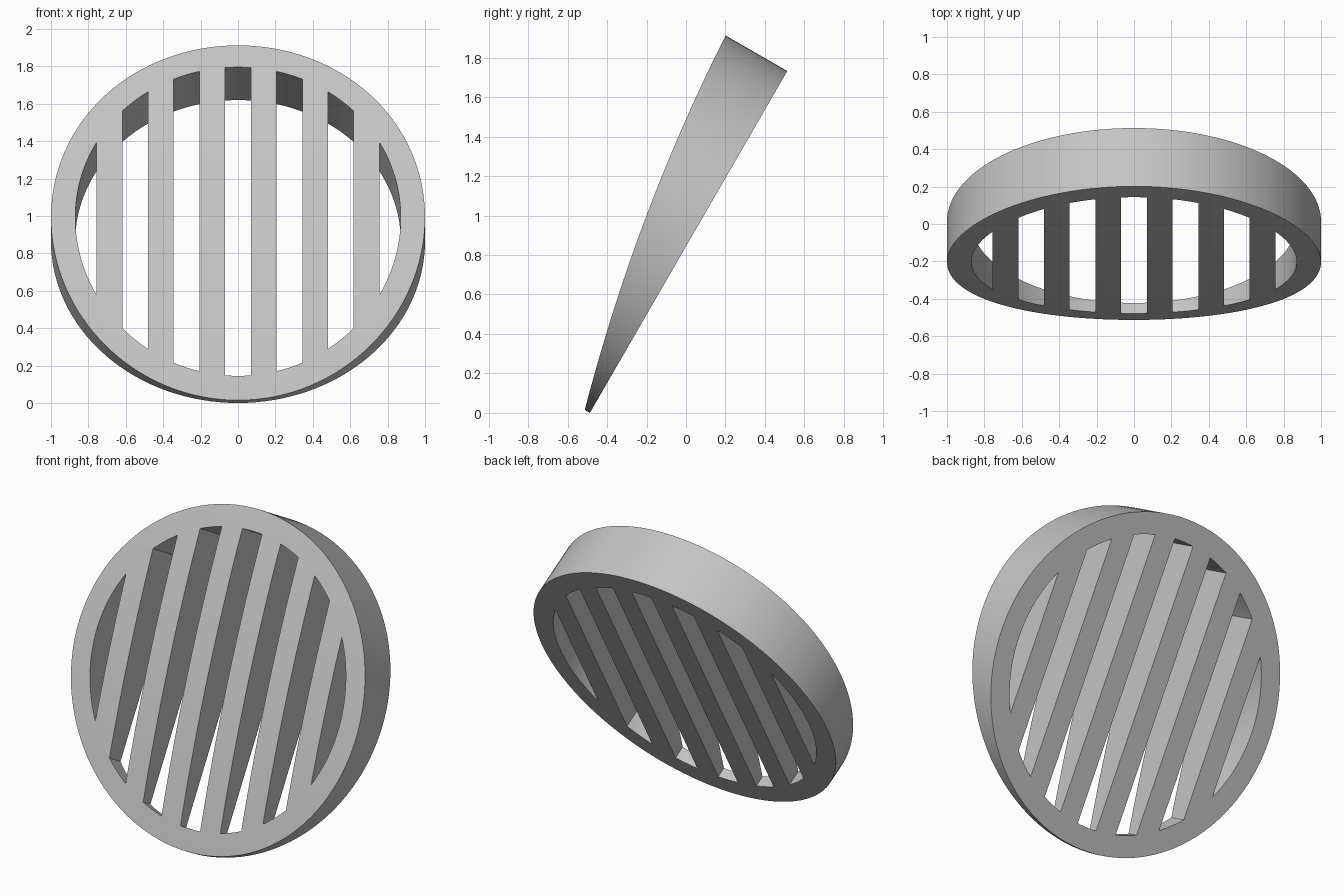
import bpy, bmesh, math
from mathutils import Vector, Matrix

cube = bpy.data.objects.get("Cube")
if cube:
    bpy.data.objects.remove(cube, do_unlink=True)

INNER = 0.87              # radius of the opening
BAR, PITCH = 0.1375, 0.275  # bar width and spacing
TILT = math.radians(60)

grey = bpy.data.materials.new("light_grey")
grey.use_nodes = True
grey.diffuse_color = (0.55, 0.55, 0.55, 1)
grey.node_tree.nodes["Principled BSDF"].inputs["Base Color"].default_value = (0.55, 0.55, 0.55, 1)


def prisms(name, outlines, push):
    """One object made of closed outlines, each extruded along push."""
    bm = bmesh.new()
    for pts in outlines:
        face = bm.faces.new([bm.verts.new(p) for p in pts])
        ext = bmesh.ops.extrude_face_region(bm, geom=[face], use_keep_orig=True)
        verts = [g for g in ext["geom"] if isinstance(g, bmesh.types.BMVert)]
        bmesh.ops.translate(bm, verts=verts, vec=Vector(push))
    bmesh.ops.recalc_face_normals(bm, faces=bm.faces)
    mesh = bpy.data.meshes.new(name)
    bm.to_mesh(mesh)
    bm.free()
    mesh.materials.append(grey)
    obj = bpy.data.objects.new(name, mesh)
    bpy.context.collection.objects.link(obj)
    return obj


def slot(x0, x1, steps=16):
    """Outline of the opening between two upright lines."""
    a0, a1 = math.acos(min(x1 / INNER, 1)), math.acos(max(x0 / INNER, -1))
    angles = [a0 + (a1 - a0) * i / steps for i in range(steps + 1)]
    top = [(INNER * math.cos(a), INNER * math.sin(a), -0.2) for a in angles]
    low = [(x, -y, z) for x, y, z in reversed(top)]
    return [p for i, p in enumerate(top + low) if i <= steps or abs(p[1]) > 1e-4]


def cut(target, tool, operation):
    mod = target.modifiers.new(operation.title(), "BOOLEAN")
    mod.operation, mod.object, mod.solver = operation, tool, "EXACT"
    bpy.context.view_layer.objects.active = target
    bpy.ops.object.modifier_apply(modifier=mod.name)
    bpy.data.objects.remove(tool, do_unlink=True)


# Round body
SIDES = 128
circle = [(math.cos(2 * math.pi * i / SIDES), math.sin(2 * math.pi * i / SIDES), 0)
          for i in range(SIDES)]
grille = prisms("round_grille", [circle], (0, 0, 0.6))

# Gently arched wedge profile that shapes the front
heights = [-1.1 + 2.2 * i / 32 for i in range(33)]
profile = [(-1.2, v, 0.25 + 0.165 * v - 0.055 * v * v) for v in heights]
profile += [(-1.2, 1.1, -0.1), (-1.2, -1.1, -0.1)]
cut(grille, prisms("wedge_cutter", [profile], (2.4, 0, 0)), "INTERSECT")

# Slots between the six upright bars
half = (PITCH - BAR) / 2
slots = [slot(k * PITCH - half, k * PITCH + half) for k in range(-2, 3)]
edge = 3 * PITCH - half
slots += [slot(edge, INNER), [(-x, y, z) for x, y, z in slot(edge, INNER)]]
cut(grille, prisms("slot_cutter", slots, (0, 0, 1)), "DIFFERENCE")

# Lean the grille back on its lower rim
grille.data.transform(Matrix.Translation((0, 0.013, math.sin(TILT)))
                      @ Matrix.Rotation(TILT, 4, "X"))
bpy.ops.object.select_all(action="DESELECT")
grille.select_set(True)
bpy.context.view_layer.objects.active = grille
bpy.ops.object.shade_smooth_by_angle(angle=math.radians(30))
